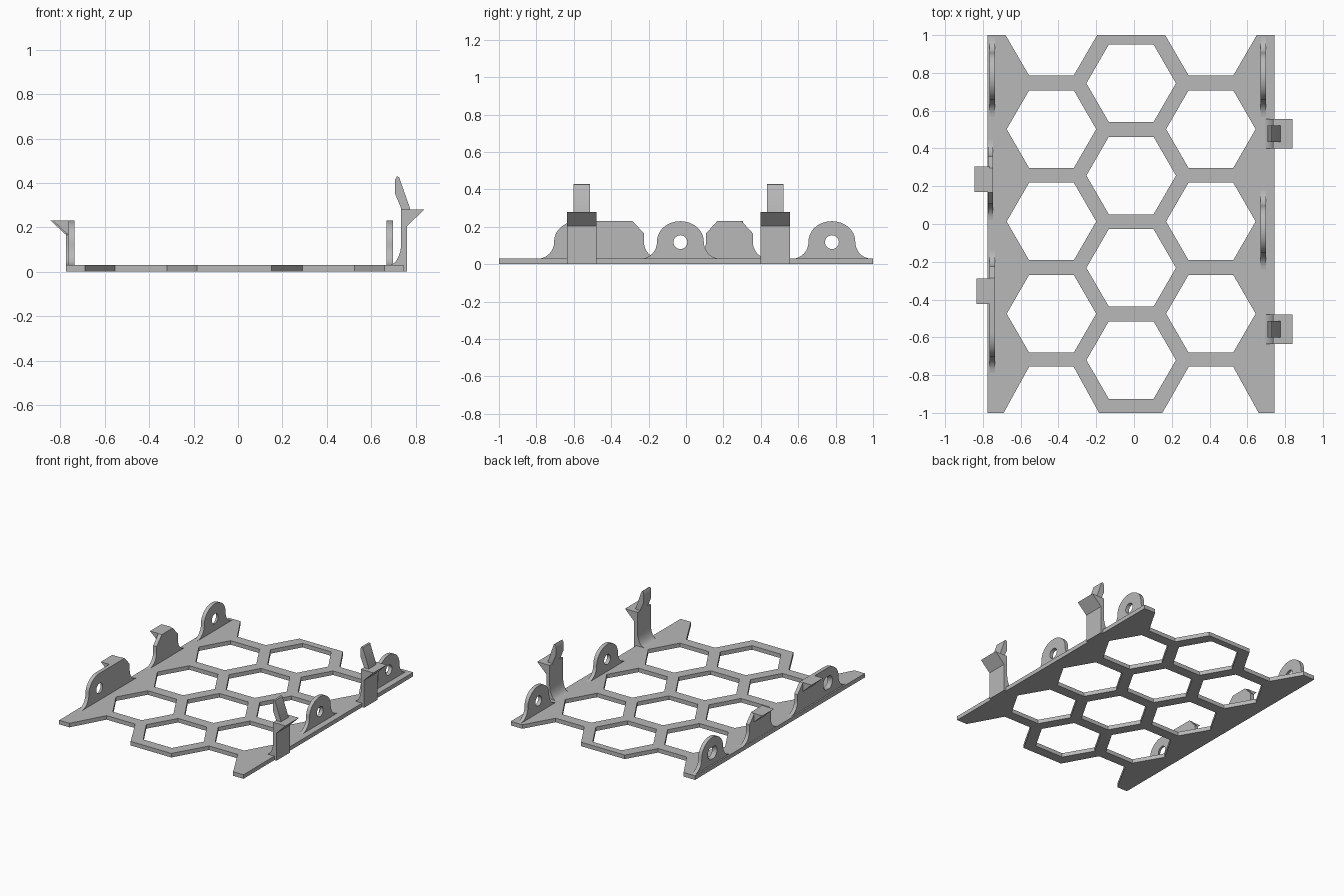
import bpy, bmesh
from math import sin, cos, pi
from mathutils import Matrix

cube = bpy.data.objects.get("Cube")
if cube:
    bpy.data.objects.remove(cube, do_unlink=True)

grey = bpy.data.materials.new("plain grey")
grey.use_nodes = True
grey.diffuse_color = (0.48, 0.48, 0.48, 1)
grey.node_tree.nodes["Principled BSDF"].inputs["Base Color"].default_value = grey.diffuse_color

# Directions in which a flat outline is laid out: (u, v, thickness)
FLAT = Matrix.Identity(3)
ALONG_Y = Matrix(((0, 0, 1), (1, 0, 0), (0, 1, 0)))   # outline in y, z
ALONG_X = Matrix(((1, 0, 0), (0, 0, -1), (0, 1, 0)))  # outline in x, z


def ring(cu, cv, radius, sides):
    return [(cu + radius * cos(2 * pi * i / sides), cv + radius * sin(2 * pi * i / sides))
            for i in range(sides)]


def slab(name, loops, thickness, axes, place):
    """Filled outline; every loop after the first is a hole."""
    curve = bpy.data.curves.new(name + " outline", "CURVE")
    curve.dimensions = "2D"
    curve.fill_mode = "BOTH"
    curve.extrude = thickness / 2
    for loop in loops:
        spline = curve.splines.new("POLY")
        spline.points.add(len(loop) - 1)
        for point, (u, v) in zip(spline.points, loop):
            point.co = (u, v, 0, 1)
        spline.use_cyclic_u = True
    temp = bpy.data.objects.new(name + " outline", curve)
    bpy.context.collection.objects.link(temp)
    bpy.context.view_layer.update()
    mesh = bpy.data.meshes.new_from_object(
        temp.evaluated_get(bpy.context.evaluated_depsgraph_get()))
    bpy.data.objects.remove(temp, do_unlink=True)
    bpy.data.curves.remove(curve)

    bm = bmesh.new()
    bm.from_mesh(mesh)
    bm.transform(Matrix.Translation(place) @ axes.to_4x4())
    bmesh.ops.remove_doubles(bm, verts=bm.verts, dist=0.0003)
    bmesh.ops.recalc_face_normals(bm, faces=bm.faces)
    bm.to_mesh(mesh)
    bm.free()
    mesh.name = name
    mesh.materials.clear()
    mesh.materials.append(grey)
    obj = bpy.data.objects.new(name, mesh)
    bpy.context.collection.objects.link(obj)
    bpy.ops.object.select_all(action="DESELECT")
    obj.select_set(True)
    bpy.context.view_layer.objects.active = obj
    bpy.ops.object.shade_smooth_by_angle()
    return obj


# Honeycomb plate
THICK, MID, COLUMN, PITCH, HEX = 0.03, -0.015, 0.422, 0.4885, 0.237
top_edge = [(-0.775, 1), (-0.68, 1), (-0.555, 0.785), (-0.32, 0.785), (-0.195, 1),
            (0.165, 1), (0.29, 0.785), (0.525, 0.785), (0.65, 1), (0.745, 1)]
bottom_edge = [(0.745, -1), (0.66, -1), (0.525, -0.755), (0.29, -0.755), (0.15, -1),
               (-0.185, -1), (-0.32, -0.755), (-0.555, -0.755), (-0.69, -1), (-0.775, -1)]
holes = [ring(MID, 0.745 - PITCH * i, HEX, 6) for i in range(4)]
for side in (-1, 1):
    holes += [ring(MID + side * COLUMN, 0.502 - PITCH * i, HEX, 6) for i in range(3)]
slab("honeycomb_plate", [top_edge + bottom_edge] + holes, THICK, FLAT, (0, 0, THICK / 2))

# Upright tabs with flared feet
HALF, FLARE, TOP, BORE_Z, BORE = 0.125, 0.21, 0.23, 0.118, 0.037


def tab_end(centre, side, rounded):
    pts = [(FLARE, 0.02)]
    for i in range(9):
        t = i * pi / 16
        pts.append((FLARE - (FLARE - HALF) * sin(t), 0.12 - 0.09 * cos(t)))
    if rounded:
        for i in range(1, 13 if side < 0 else 12):
            t = i * pi / 24
            pts.append((HALF * cos(t), 0.122 + (TOP - 0.122) * sin(t)))
    else:
        pts += [(HALF, 0.165), (0.065, TOP)]
    return [(centre + side * u, v) for u, v in pts]


def tab(name, x, start, end, round_start, round_end, bore=True, countersunk=False):
    outline = tab_end(start, -1, round_start) + tab_end(end, 1, round_end)[::-1]
    loops = [outline] + ([ring(start, BORE_Z, BORE, 28)] if bore else [])
    obj = slab(name, loops, 0.028, ALONG_Y, (x, 0, 0))
    if countersunk:
        # widen the outer rim of the bore
        for v in obj.data.vertices:
            dy, dz = v.co.y - start, v.co.z - BORE_Z
            if v.co.x < x and (dy * dy + dz * dz) ** 0.5 < BORE * 1.1:
                v.co.y, v.co.z = start + dy * 1.45, BORE_Z + dz * 1.45


tab("right_front_tab", 0.684, -0.03, -0.03, True, True)
tab("right_back_tab", 0.684, 0.78, 0.78, True, True)
tab("left_back_tab", -0.75, 0.78, 0.78, True, True, countersunk=True)
tab("left_middle_tab", -0.76, 0.232, 0.232, False, False, bore=False)
tab("left_wide_tab", -0.75, -0.58, -0.35, True, False, countersunk=True)

# Small wedge catches on the left tabs
for name, x, y in (("middle_catch", -0.774, 0.237), ("front_catch", -0.764, -0.357)):
    wedge = [(x + 0.01, TOP), (x - 0.07, TOP), (x, 0.165), (x + 0.01, 0.165)]
    slab(name, [wedge], 0.135, ALONG_X, (0, y, 0))

# Spring clips: filleted arm with a hooked head and a narrower finger lever
fillet = [(0.68 + 0.055 * sin(i * pi / 16), 0.13 - 0.1 * cos(i * pi / 16)) for i in range(9)]
arm = [(0.68, 0)] + fillet + [(0.735, 0.28), (0.838, 0.28), (0.762, 0.205), (0.762, 0)]
lever = [(0.735, 0.275), (0.735, 0.285), (0.708, 0.35), (0.708, 0.415),
         (0.716, 0.43), (0.726, 0.425), (0.775, 0.285), (0.775, 0.275)]
for place, y in (("front", -0.557), ("back", 0.477)):
    slab(place + "_clip_arm", [arm], 0.157, ALONG_X, (0, y, 0))
    slab(place + "_clip_lever", [lever], 0.088, ALONG_X, (0, y, 0))
